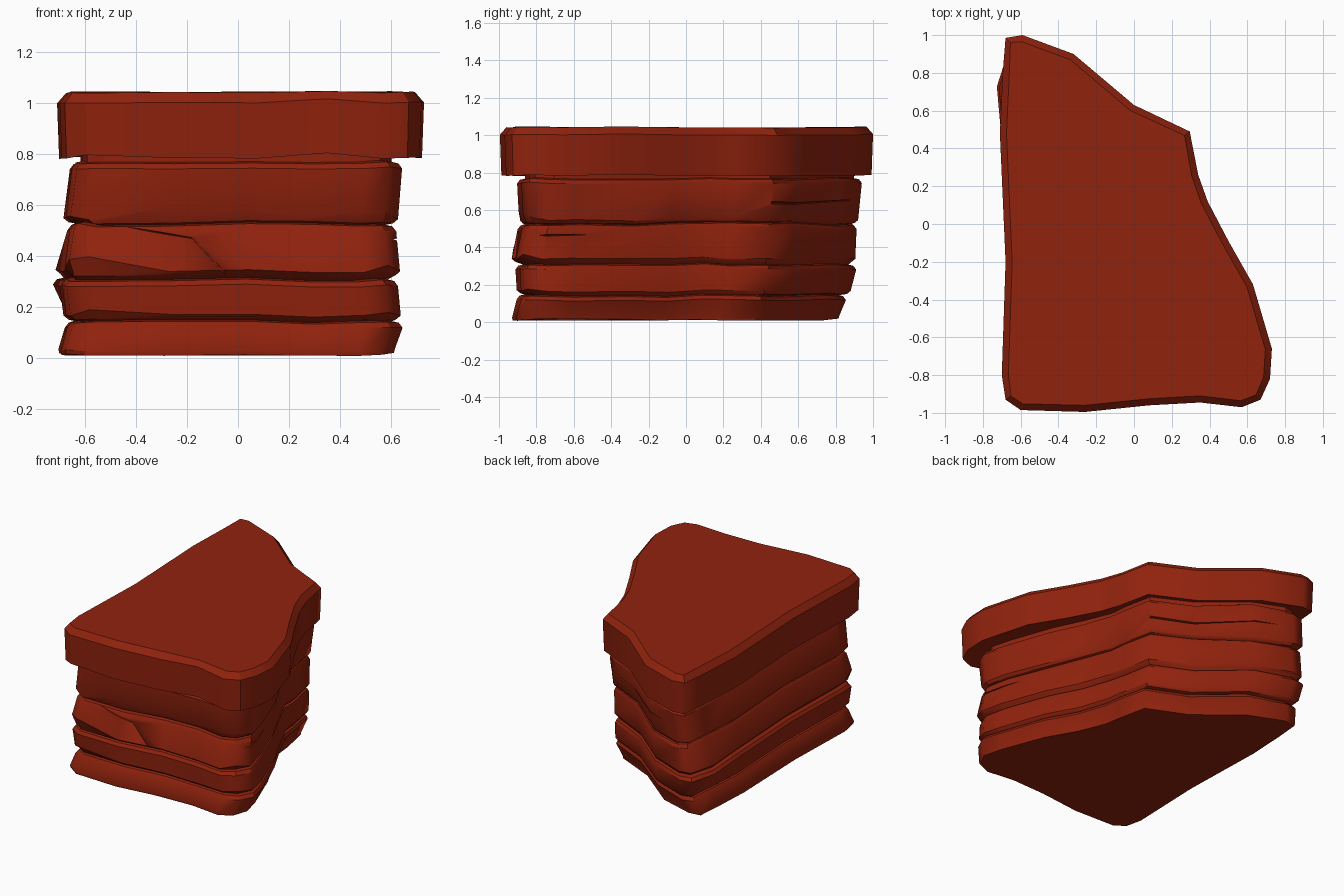
import bpy, bmesh, math, random
from mathutils import Vector

if "Cube" in bpy.data.objects:
    bpy.data.objects.remove(bpy.data.objects["Cube"])

random.seed(4)
mat = bpy.data.materials.new("red_rock")
mat.diffuse_color = (0.28, 0.016, 0.004, 1)
mat.use_nodes = True
mat.node_tree.nodes["Principled BSDF"].inputs["Base Color"].default_value = mat.diffuse_color

# Plan outline of the rock, counter-clockwise from the front left
OUT = [(-.60, -.985), (-.26, -.995), (.08, -.96), (.35, -.945), (.57, -.97),
       (.67, -.93), (.72, -.82), (.73, -.66), (.63, -.32), (.50, -.09), (.39, .12),
       (.34, .26), (.295, .49), (0, .63), (-.32, .90), (-.59, 1.0), (-.68, .985),
       (-.695, .80), (-.71, .48), (-.68, -.20), (-.70, -.80), (-.68, -.93)]
N = len(OUT)
# The body is cut in further than the cap along its right wall
HOLLOW = {7: .045, 8: .065, 9: .05, 10: .03}


def inset(i, d):
    """Outline point moved inwards by d along its corner normal."""
    p, a, b = Vector(OUT[i]), Vector(OUT[i - 1]), Vector(OUT[(i + 1) % N])
    t = ((p - a).normalized() + (b - p).normalized()).normalized()
    return p + Vector((-t.y, t.x)) * d


def fit(p, xl, xr, yf, yb):
    """Stretch an outline point into the given bounds."""
    return (xl + (p[0] + .71) / 1.44 * (xr - xl), yf + (p[1] + .995) / 1.995 * (yb - yf))


def loft(name, rings, wave, hollow={}):
    """rings: z, bounds (left, right, front, back) or inset, wave group, raised corners"""
    bm = bmesh.new()
    loops = []
    for z, shape, g, raised in rings:
        loop = []
        for i, p in enumerate(OUT):
            x, y = fit(p, *shape) if isinstance(shape, tuple) else inset(i, shape)
            x -= hollow.get(i, 0)
            if hollow and i == 17 and .25 < z < .38:      # bulge on the left wall
                x -= .04
            loop.append(bm.verts.new((x, y, z + wave[g][i] + raised.get(i, 0))))
        loops.append(loop)
    for a, b in zip(loops, loops[1:]):
        for i in range(N):
            j = (i + 1) % N
            bm.faces.new((a[i], a[j], b[j], b[i]))
    bm.faces.new(loops[0][::-1])
    bm.faces.new(loops[-1])
    bmesh.ops.recalc_face_normals(bm, faces=bm.faces)
    return finish(name, bm)


def finish(name, bm):
    me = bpy.data.meshes.new(name)
    bm.to_mesh(me)
    bm.free()
    ob = bpy.data.objects.new(name, me)
    bpy.context.collection.objects.link(ob)
    me.materials.append(mat)
    return ob


def shrink(b, d):
    return (b[0] + d, b[1] - d, b[2] + d, b[3] - d)


def crack(target, path, normal, width, depth):
    """Cut a V groove along a path on the wall."""
    bm = bmesh.new()
    n = Vector(normal).normalized()
    rows = []
    for k, p in enumerate(path):
        p = Vector(p)
        t = (Vector(path[min(k + 1, len(path) - 1)]) - Vector(path[max(k - 1, 0)])).normalized()
        s = t.cross(n) * width
        rows.append([bm.verts.new(q) for q in (p + n * .08 + s * 2, p + n * .08 - s * 2, p - n * depth)])
    for a, b in zip(rows, rows[1:]):
        for i in range(3):
            j = (i + 1) % 3
            bm.faces.new((a[i], a[j], b[j], b[i]))
    bm.faces.new(rows[0][::-1])
    bm.faces.new(rows[-1])
    bmesh.ops.recalc_face_normals(bm, faces=bm.faces)
    cutter = finish("crack_cutter", bm)
    cutter.hide_render = True
    mod = target.modifiers.new("crack", 'BOOLEAN')
    mod.operation, mod.object, mod.solver = 'DIFFERENCE', cutter, 'EXACT'
    bpy.context.view_layer.objects.active = target
    bpy.ops.object.modifier_apply(modifier=mod.name)
    bpy.data.objects.remove(cutter)


# Uneven strata: one height variation per groove
wave = [[random.uniform(-a, a) for _ in range(N)] for a in (.007, .007, .007, .009, .005, .004)]

# Strata of the body: bottom z and bounds, top z and bounds, raised bottom corners
strata = [
    (.030, (-.705, .625, -.930, .820), .118, (-.680, .655, -.905, .855), {}),
    (.166, (-.685, .648, -.905, .880), .285, (-.700, .637, -.912, .910), {0: .02, 5: .01}),
    (.342, (-.690, .645, -.932, .905), .502, (-.670, .630, -.900, .912), {0: .06, 21: .05, 5: .02}),
    (.550, (-.685, .637, -.895, .920), .745, (-.660, .653, -.903, .940), {1: .05, 2: .03, 4: .03, 5: .02})]
rings = []
for g, (z0, low, z1, high, raised) in enumerate(strata):
    rings += [(z0 - .016, shrink(low, .02 if g else .004), g, {}),   # lower lip
              (z0, low, g, raised),
              (z1, high, g + 1, {}),
              (z1 + .020, shrink(high, .015), g + 1, {}),            # upper lip
              (z1 + .026, shrink(high, .042), g + 1, {})]            # groove floor
rings.append((.805, shrink(strata[-1][3], .042), 5, {}))
body = loft("rock_strata", rings, wave, HOLLOW)

# Overhanging cap slab with a bevelled rim
cap = loft("cap_slab", [
    (.800, .06, 5, {}),
    (.785, .008, 5, {3: .015, 0: .015}),
    (1.003, 0.0, 5, {3: .01}),
    (1.043, .035, 5, {})], wave)

# Cracks on the front, back right slope and right wall
crack(body, [(-.53, -.883, .53), (-.18, -.895, .47), (-.03, -.895, .31)], (0, -1, 0), .007, .008)
crack(body, [(.25, .46, .64), (0, .585, .635), (-.29, .84, .65), (-.60, 1.0, .66)],
      (.58, .8, 0), .012, .03)
crack(body, [(.68, -.90, .465), (.61, -.74, .465), (.57, -.50, .47)], (1, 0, 0), .007, .02)

# Smooth walls with sharp ledges; the vertical body edges stay soft
for ob, y0 in ((body, -2), (cap, 0)):
    bpy.ops.object.select_all(action='DESELECT')
    ob.select_set(True)
    bpy.context.view_layer.objects.active = ob
    bpy.ops.object.shade_smooth_by_angle(angle=math.radians(30))
    for e in ob.data.edges:
        a, b = (ob.data.vertices[v].co for v in e.vertices)
        if abs(a.z - b.z) > .07 and a.y > y0:
            e.use_edge_sharp = False
